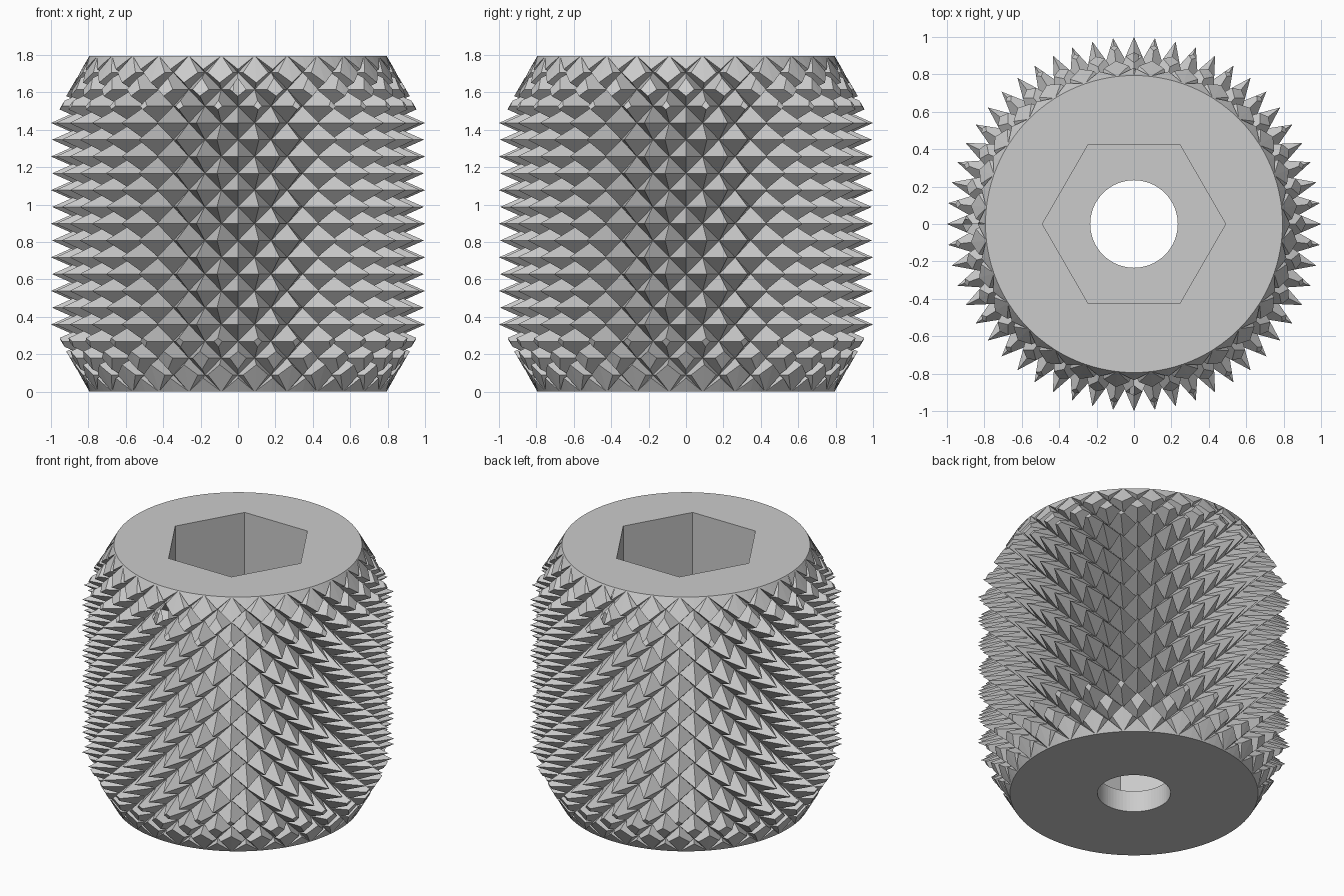
import bpy, bmesh, math

cube = bpy.data.objects.get("Cube")
if cube:
    bpy.data.objects.remove(cube, do_unlink=True)

HEIGHT = 1.796
COLUMNS, ROWS = 28, 10        # diamonds around and up
TIP, VALLEY = 1.0, 0.797      # radii of points and grooves
END, CHAMFER = 0.794, 0.357   # end radius and chamfer height
FLOOR = 0.15                  # floor of the hex socket

steel = bpy.data.materials.new("grey_metal")
steel.use_nodes = True
grey = (0.6, 0.6, 0.6, 1)
steel.diffuse_color = grey
steel.node_tree.nodes["Principled BSDF"].inputs["Base Color"].default_value = grey


def lathe(name, rings, sides, helper=False):
    """Closed solid from rings; each ring is (z, function giving radius at column i)."""
    bm = bmesh.new()
    loops = []
    for z, radius in rings:
        angles = [math.tau * i / sides for i in range(sides)]
        loops.append([bm.verts.new((radius(i) * math.cos(a), radius(i) * math.sin(a), z))
                      for i, a in enumerate(angles)])
    for j in range(len(loops) - 1):
        low, high = loops[j], loops[j + 1]
        for i in range(sides):
            k = (i + 1) % sides
            a, b, c, d = low[i], low[k], high[k], high[i]
            if (i + j) % 2 == 0:      # crease joins the two groove corners
                bm.faces.new((a, b, d))
                bm.faces.new((b, c, d))
            else:
                bm.faces.new((a, b, c))
                bm.faces.new((a, c, d))
    bm.faces.new(loops[0][::-1])
    bm.faces.new(loops[-1])
    bmesh.ops.triangulate(bm, faces=[f for f in bm.faces if len(f.verts) > 4])
    bmesh.ops.recalc_face_normals(bm, faces=bm.faces)
    mesh = bpy.data.meshes.new(name)
    bm.to_mesh(mesh)
    bm.free()
    mesh.materials.append(steel)
    obj = bpy.data.objects.new(name, mesh)
    bpy.context.collection.objects.link(obj)
    if helper:
        obj.hide_render = True
        obj.hide_viewport = True
    return obj


def plain(z, r):
    return (z, lambda i: r)


def knurl(j):
    z = HEIGHT * j / (2 * ROWS)
    # a little overrun past both ends keeps the trim cut clean
    z += -0.001 if j == 0 else 0.001 if j == 2 * ROWS else 0
    return (z, lambda i: TIP if (i + j) % 2 == 0 else VALLEY)


def cut(target, tool, operation):
    mod = target.modifiers.new(tool.name, 'BOOLEAN')
    mod.object = tool
    mod.operation = operation
    mod.solver = 'EXACT'


# Diamond knurled body: pyramids in staggered rows
body = lathe("knurled_body", [knurl(j) for j in range(2 * ROWS + 1)], 2 * COLUMNS)

# Chamfered envelope that trims both ends
wide = END + (TIP - END) * 1.2
rise = CHAMFER * 1.2
trim = lathe("end_trim", [plain(0, END), plain(rise, wide),
                          plain(HEIGHT - rise, wide), plain(HEIGHT, END)],
             COLUMNS * 4, helper=True)
cut(body, trim, 'INTERSECT')

# Hex socket from the top and round hole through the floor
socket = lathe("hex_socket", [plain(FLOOR, 0.49), plain(HEIGHT + 0.1, 0.49)], 6, helper=True)
cut(body, socket, 'DIFFERENCE')
hole = lathe("through_hole", [plain(-0.1, 0.234), plain(FLOOR + 0.1, 0.234)], 64, helper=True)
cut(body, hole, 'DIFFERENCE')

# Apply the cuts and remove the helpers
bpy.context.view_layer.update()
graph = bpy.context.evaluated_depsgraph_get()
final = bpy.data.meshes.new_from_object(body.evaluated_get(graph))
body.modifiers.clear()
body.data = final
for helper in (trim, socket, hole):
    bpy.data.objects.remove(helper, do_unlink=True)
